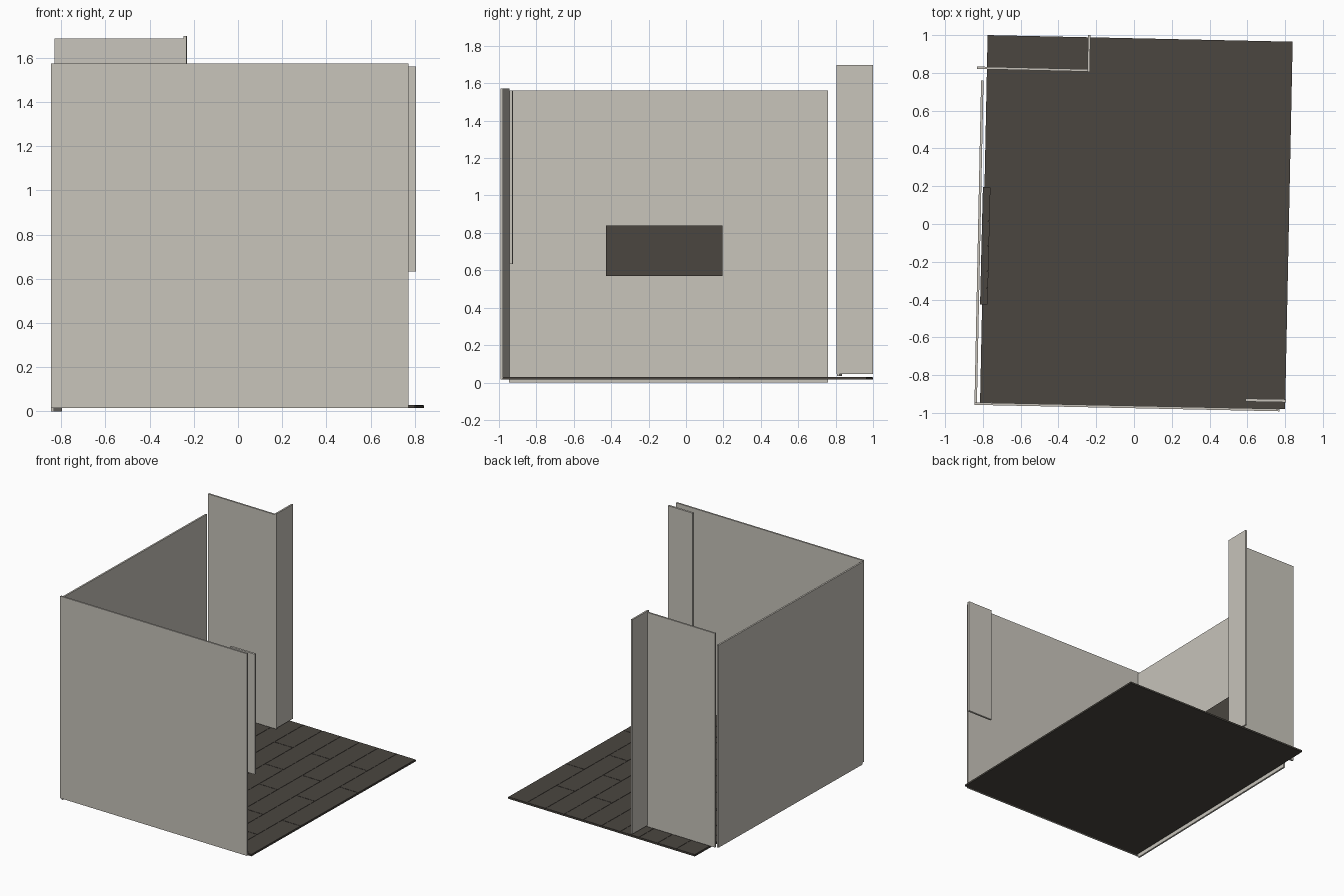
import bpy, bmesh, math
from mathutils import Vector

if "Cube" in bpy.data.objects:
    bpy.data.objects.remove(bpy.data.objects["Cube"])


def material(name, rgb):
    m = bpy.data.materials.new(name)
    m.diffuse_color = (*rgb, 1)
    m.use_nodes = True
    m.node_tree.nodes["Principled BSDF"].inputs["Base Color"].default_value = m.diffuse_color
    return m


plaster = material("pale plaster", (0.578, 0.552, 0.497))
wood = material("dark wood", (0.069, 0.061, 0.051))


def finish(name, bm, mat):
    bmesh.ops.recalc_face_normals(bm, faces=bm.faces)
    me = bpy.data.meshes.new(name)
    bm.to_mesh(me)
    bm.free()
    me.materials.append(mat)
    ob = bpy.data.objects.new(name, me)
    bpy.context.collection.objects.link(ob)
    return ob


def prism(bm, outline, z0, z1):
    """Extrude a plan outline between two heights."""
    face = bm.faces.new([bm.verts.new((x, y, z0)) for x, y in outline])
    ext = bmesh.ops.extrude_face_region(bm, geom=[face])
    for v in ext["geom"]:
        if isinstance(v, bmesh.types.BMVert):
            v.co.z = z1


def strip(bm, a, b, thick, z0, z1):
    """Upright slab along the plan line from a to b."""
    a, b = Vector(a), Vector(b)
    d = (b - a).normalized()
    n = Vector((-d.y, d.x)) * thick / 2
    prism(bm, [a - n, b - n, b + n, a + n], z0, z1)


def wall(name, a, b, thick, z0, z1):
    bm = bmesh.new()
    strip(bm, a, b, thick, z0, z1)
    finish(name, bm, plaster)


# Walls
wall("front_wall", (-0.845, -0.951), (0.77, -0.985), 0.013, 0.015, 1.572)
wall("left_wall", (-0.838, -0.945), (-0.803, 0.76), 0.013, 0.0, 1.56)
wall("back_partition", (-0.83, 0.827), (-0.238, 0.813), 0.013, 0.035, 1.685)
wall("back_partition_return", (-0.240, 0.805), (-0.237, 1.0), 0.013, 0.045, 1.697)
wall("hanging_panel", (0.59, -0.932), (0.804, -0.936), 0.016, 0.633, 1.56)

# Floor slab, slightly turned in plan
corners = [Vector(c) for c in ((-0.815, -0.945), (0.80, -0.98), (0.84, 0.965), (-0.775, 1.0))]
bm = bmesh.new()
prism(bm, corners, 0.015, 0.027)
finish("floor_slab", bm, wood)


def floor_point(u, v):
    low = corners[0].lerp(corners[1], u)
    high = corners[3].lerp(corners[2], u)
    return low.lerp(high, v)


# Floor boards with hairline gaps and staggered joints
bm = bmesh.new()
rows, gap = 10, 0.0008
for r in range(rows):
    u0, u1 = r / rows, (r + 1) / rows
    joints = [0, 0.3, 0.65, 1] if r % 2 else [0, 0.15, 0.5, 0.82, 1]
    for v0, v1 in zip(joints, joints[1:]):
        q = [floor_point(u, v) for u, v in ((u0 + gap, v0 + gap), (u1 - gap, v0 + gap),
                                            (u1 - gap, v1 - gap), (u0 + gap, v1 - gap))]
        prism(bm, q, 0.027, 0.0295)
finish("floor_boards", bm, wood)

# Dark wall box made of upright boards in front of a backing
start, end = Vector((-0.795, -0.427)), Vector((-0.780, 0.195))
bm = bmesh.new()
strip(bm, start + Vector((-0.004, 0)), end + Vector((-0.004, 0)), 0.032, 0.57, 0.84)
splits = [-0.427, -0.34, -0.25, -0.115, 0.015, 0.195]
for y0, y1 in zip(splits, splits[1:]):
    a, b = [start.lerp(end, (y - start.y) / (end.y - start.y)) + Vector((0.016, 0))
            for y in (y0 + 0.0015, y1 - 0.0015)]
    strip(bm, a, b, 0.008, 0.57, 0.84)
finish("wall_plank_box", bm, wood)
